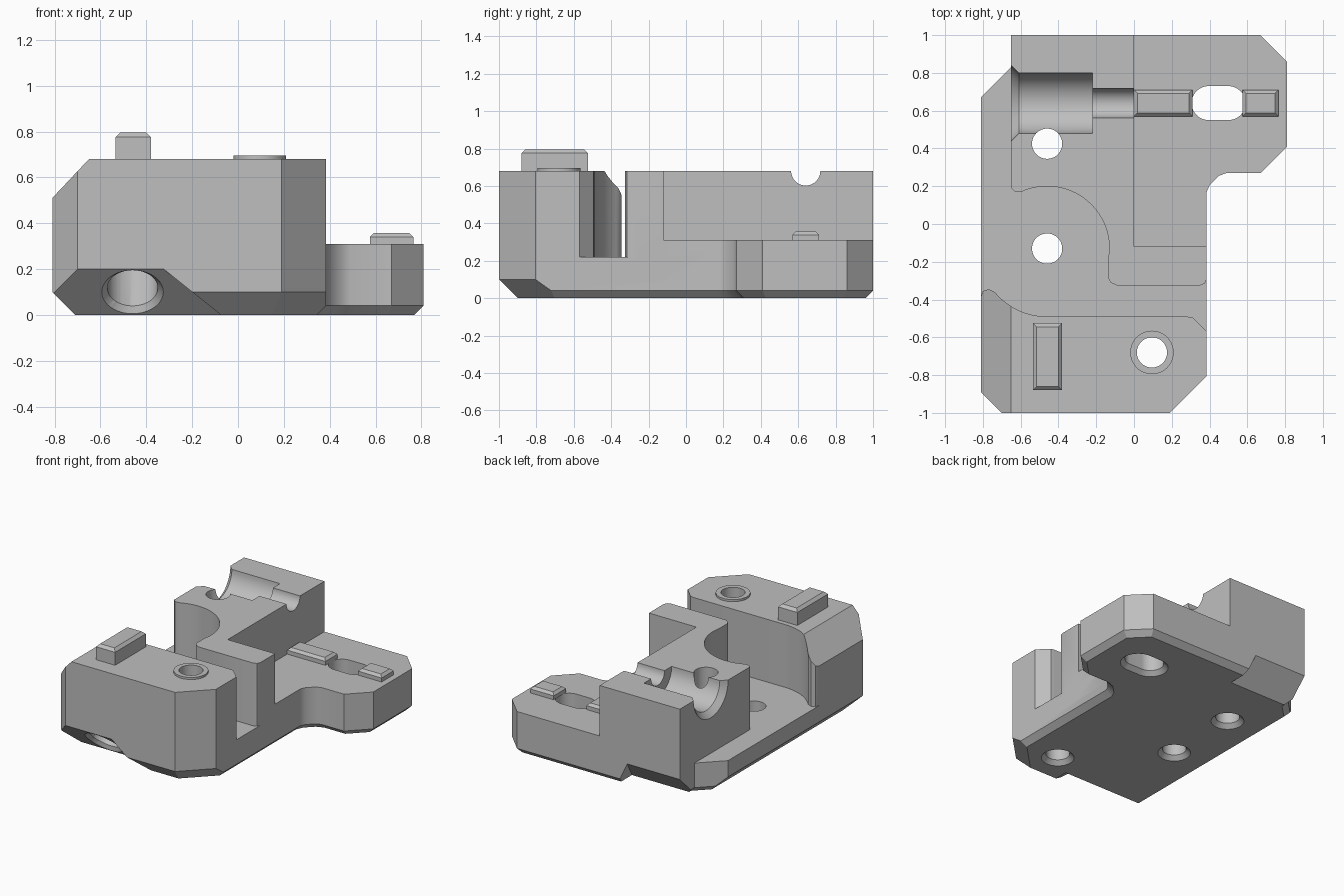
import bpy, bmesh
from math import sin, cos, radians, pi, sqrt
from mathutils import Vector

if "Cube" in bpy.data.objects:
    bpy.data.objects.remove(bpy.data.objects["Cube"], do_unlink=True)

grey = bpy.data.materials.new("plain grey")
grey.use_nodes = True
grey.diffuse_color = (0.52, 0.52, 0.52, 1)
grey.node_tree.nodes["Principled BSDF"].inputs["Base Color"].default_value = (0.52, 0.52, 0.52, 1)


def finish(name, bm):
    bmesh.ops.recalc_face_normals(bm, faces=bm.faces)
    mesh = bpy.data.meshes.new(name)
    bm.to_mesh(mesh)
    bm.free()
    mesh.materials.append(grey)
    ob = bpy.data.objects.new(name, mesh)
    bpy.context.collection.objects.link(ob)
    return ob


def prism(name, outline, z0, z1, low_bevel=0, top_bevel=0):
    bm = bmesh.new()
    face = bm.faces.new([bm.verts.new((x, y, z0)) for x, y in outline])
    up = bmesh.ops.extrude_face_region(bm, geom=[face])["geom"]
    bmesh.ops.translate(bm, vec=(0, 0, z1 - z0), verts=[v for v in up if isinstance(v, bmesh.types.BMVert)])
    for z, width in ((z0, low_bevel), (z1, top_bevel)):
        if width:
            rim = [e for e in bm.edges if all(abs(v.co.z - z) < 1e-5 for v in e.verts)]
            bmesh.ops.bevel(bm, geom=rim, offset=width, segments=1, affect='EDGES')
    return finish(name, bm)


def hull(name, points):
    bm = bmesh.new()
    for p in points:
        bm.verts.new(p)
    bmesh.ops.convex_hull(bm, input=bm.verts)
    bmesh.ops.dissolve_limit(bm, angle_limit=0.005, verts=bm.verts, edges=bm.edges)
    return finish(name, bm)


def ring(center, r, axis=(0, 0, 1), n=48):
    q = Vector((0, 0, 1)).rotation_difference(Vector(axis))
    return [Vector(center) + q @ Vector((r * cos(2 * pi * i / n), r * sin(2 * pi * i / n), 0)) for i in range(n)]


def combine(target, tool, operation):
    mod = target.modifiers.new("join", 'BOOLEAN')
    mod.operation, mod.solver, mod.object = operation, 'EXACT', tool
    bpy.context.view_layer.objects.active = target
    bpy.ops.object.modifier_apply(modifier=mod.name)
    bpy.data.objects.remove(tool, do_unlink=True)


def add(tool):
    combine(body, tool, 'UNION')


def cut(points):
    combine(body, hull("cutter", points), 'DIFFERENCE')


def wedge(angle, dist, size, start, end):
    # 45 degree undercut along a side; start and end give (low, high) positions
    a = radians(angle)
    n, t = Vector((cos(a), sin(a), 0)), Vector((-sin(a), cos(a), 0))
    pts = []
    for low, high in (start, end):
        pts += [n * (dist + .1) + t * high + Vector((0, 0, size + .1)),
                n * (dist + .1) + t * low - Vector((0, 0, .1)),
                n * (dist - size - .1) + t * low - Vector((0, 0, .1))]
    cut(pts)


def arc(cx, cy, r, a0, a1, n=20):
    angles = [radians(a0 + (a1 - a0) * i / n) for i in range(n + 1)]
    return [(cx + r * cos(a), cy + r * sin(a)) for a in angles]


L, R, W = -0.81, 0.385, 0.81
PX, PY = -0.46, -0.13          # centre of the round pocket
GY, TOP, FLOOR, SHELF = 0.64, 0.68, 0.22, 0.31

# Base plate with chamfered underside
right_side = [(R, .17), (.40, .205), (.45, .255), (.49, .27), (.67, .27), (W, .41), (W, .86), (.67, 1)]
front = [(-.70, -1), (.19, -1), (R, -.805)]
body = prism("body", front + right_side + [(-.65, 1), (-.65, .83), (L, .67), (L, -.89)], 0, FLOOR, low_bevel=.04)

# Side shelf, back block and front block
add(prism("shelf", [(0, -.12), (R, -.12)] + right_side + [(0, 1)], .1, SHELF))
add(prism("back_block", [(-.65, 1), (-.65, .19), (-.63, .17)] + arc(PX, PY, .33, 115, 0)
          + [(-.138, -.2), (-.138, -.28), (-.125, -.31), (-.09, -.325), (.35, -.325), (.375, -.315), (R, -.29),
             (R, -.12), (0, -.12), (0, 1)], .1, TOP))
add(prism("front_block", front + [(R, -.57), (.36, -.545), (.31, -.495), (.28, -.49)]
          + arc(PX, PY, .36, -90, -140) + [(-.77, -.345), (-.80, -.355), (L, -.385), (L, -.89)], .1, TOP))
add(hull("hole_collar", ring((.095, -.68, .6), .115) + ring((.095, -.68, .695), .115)))

# Sloped upper left edge of the front block
cut([(x, y, z) for x, z in ((-.91, .404), (-.55, .786), (-.91, .786)) for y in (-1.2, -.1)])

# Undercuts: left, front, front right corner, deep front left, deep back left
wedge(180, -L, .1, (-2, -2), (2, 2))
wedge(-90, 1, .1, (-2, -2), (2, 2))
wedge(-45, 1.19 / sqrt(2), .1, (-1, -1), (1, 1))
wedge(-90, 1, .2, (-2, -2), (.05, -.45))
wedge(90, 1, .165, (.1, .27), (2, 2))

# Stepped rod channel with a flared mouth
ax = (1, 0, 0)
cut(ring((-.8, GY, TOP), .16, ax) + ring((-.22, GY, TOP), .16, ax))
cut(ring((-.3, GY, TOP), .078, ax) + ring((.1, GY, TOP), .078, ax))
cut(ring((-.67, GY, TOP), .22, ax) + ring((-.61, GY, TOP), .16, ax))

# Vertical holes and slot, countersunk from below
for centers, r in (([(PX, PY)], .08), ([(PX, .425)], .08), ([(.095, -.68)], .08),
                   ([(.395, GY), (.5, GY)], .09)):
    for z0, r0, z1, r1 in ((-.1, r, 1, r), (-.01, r + .04, .03, r)):
        cut([p for x, y in centers for z, rad in ((z0, r0), (z1, r1)) for p in ring((x, y, z), rad)])

# Angled blind hole in the deep front undercut
d = Vector((0, 1, 1)).normalized()
mouth = Vector((PX, -.897, .103))
cut(ring(mouth - d * .1, .11, d) + ring(mouth + d * .35, .11, d))
cut(ring(mouth - d * .01, .14, d) + ring(mouth + d * .02, .11, d))


# Raised key and shelf ribs
def block(name, x0, x1, y0, y1, z0, z1, bevel):
    return prism(name, [(x0, y0), (x1, y0), (x1, y1), (x0, y1)], z0, z1, top_bevel=bevel)


parts = [body,
         block("front_key", -.535, -.38, -.88, -.525, TOP, .795, .02),
         block("inner_rib", 0, .31, .57, .71, SHELF, .357, .018),
         block("outer_rib", .575, .765, .57, .71, SHELF, .357, .018)]
bpy.ops.object.select_all(action='DESELECT')
for ob in parts:
    ob.select_set(True)
bpy.context.view_layer.objects.active = body
bpy.ops.object.shade_smooth_by_angle(angle=radians(30))
